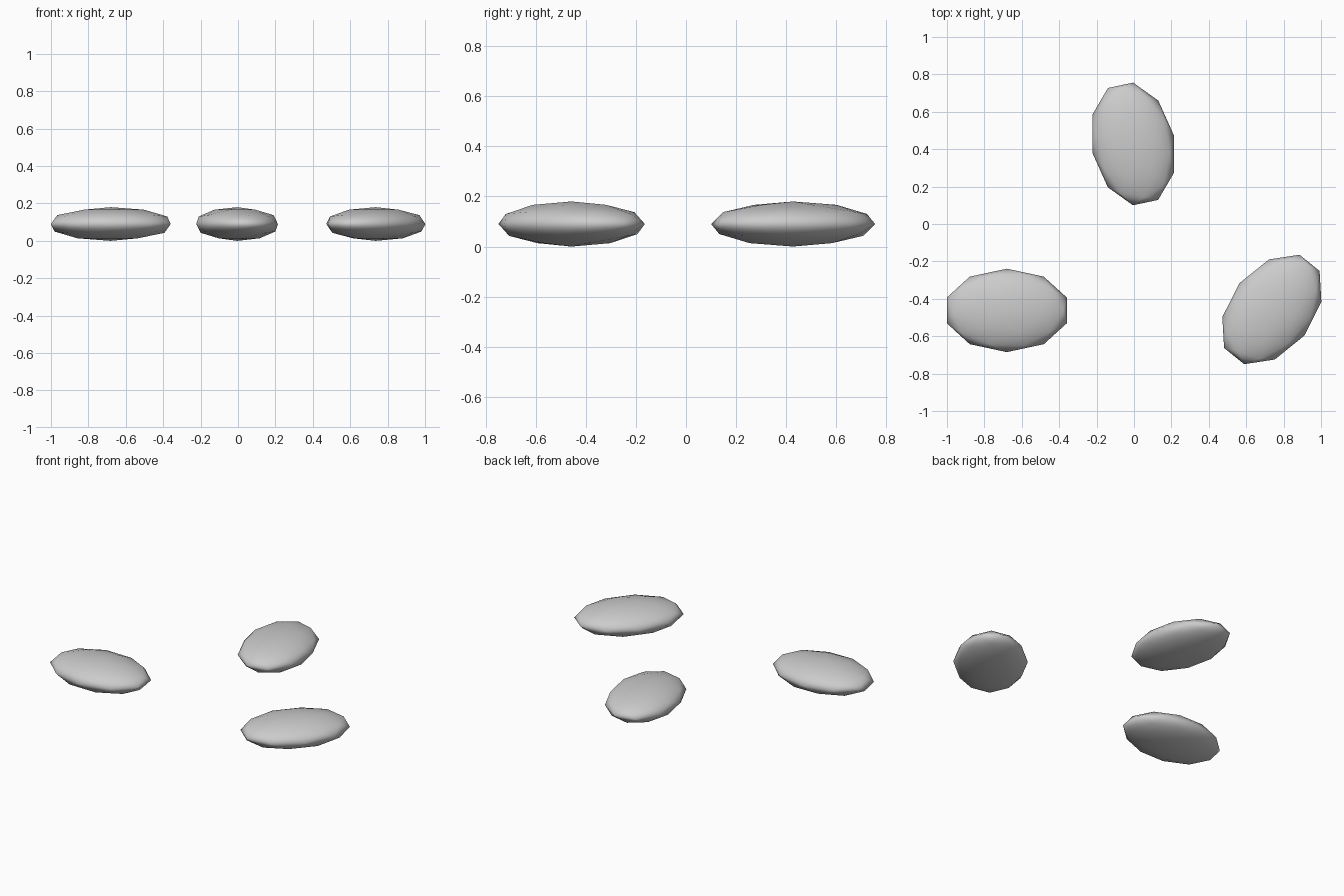
import bpy, math

if "Cube" in bpy.data.objects:
    bpy.data.objects.remove(bpy.data.objects["Cube"])

grey = bpy.data.materials.new("stone grey")
grey.diffuse_color = (0.6, 0.6, 0.6, 1)
grey.use_nodes = True
grey.node_tree.nodes["Principled BSDF"].inputs["Base Color"].default_value = grey.diffuse_color


def pebble(name, x, y, turn):
    """Flattened low-poly ellipsoid lying on the ground."""
    bpy.ops.mesh.primitive_ico_sphere_add(
        subdivisions=2, radius=1, location=(x, y, 0.09),
        rotation=(0, 0, math.radians(turn)))
    ob = bpy.context.object
    ob.name = name
    ob.scale = (0.337, 0.223, 0.09)
    ob.data.materials.append(grey)
    bpy.ops.object.shade_smooth()


# Three equal pebbles, each turned differently
pebble("left_pebble", -0.68, -0.462, 0)
pebble("back_pebble", -0.005, 0.428, 102)
pebble("right_pebble", 0.737, -0.457, 51)
